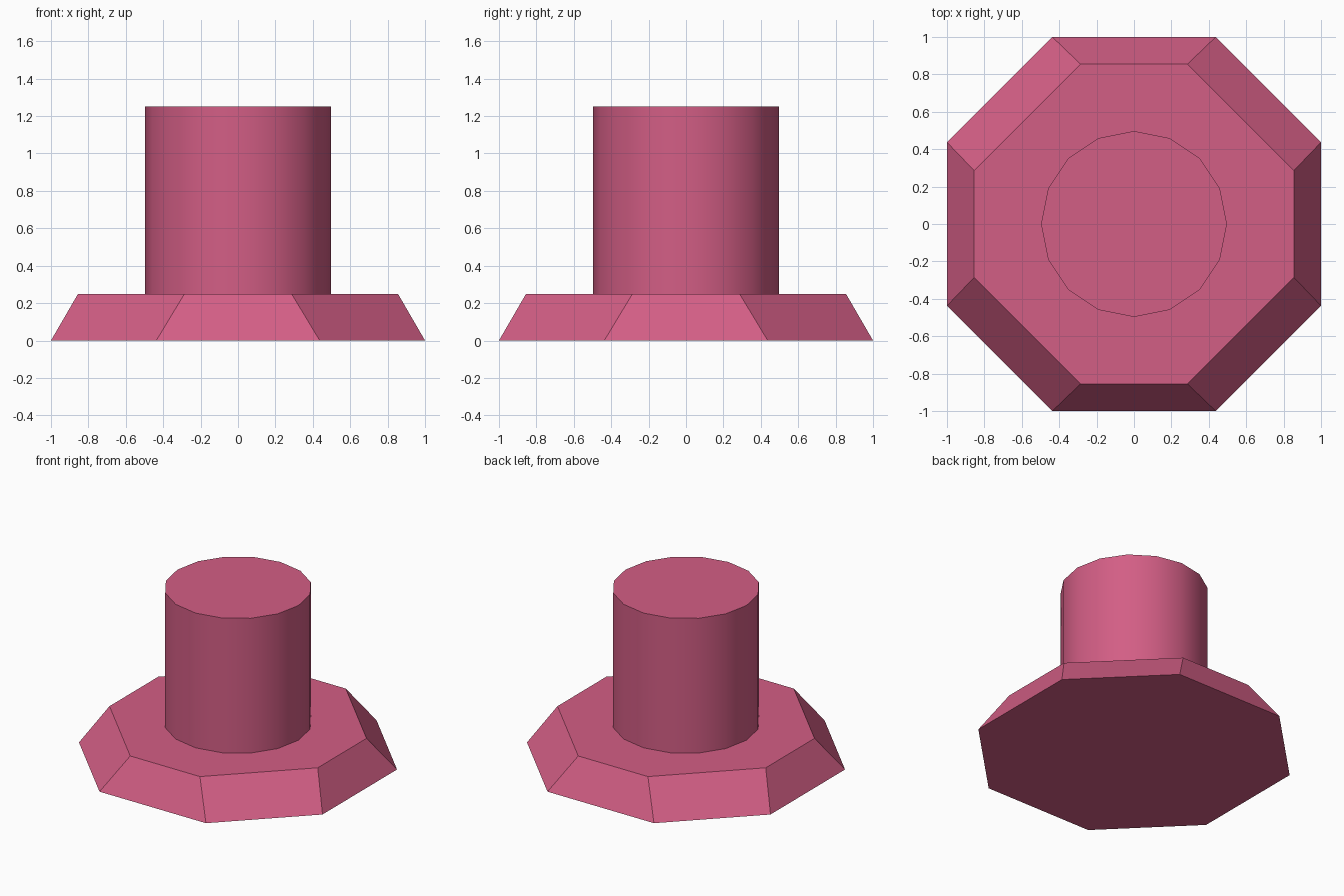
import bpy
import bmesh

cube = bpy.data.objects.get("Cube")
if cube:
    bpy.data.objects.remove(cube, do_unlink=True)

# Single rose colour
rose = bpy.data.materials.new("rose pink")
rose.use_nodes = True
colour = (0.65, 0.112, 0.235, 1.0)
rose.diffuse_color = colour
rose.node_tree.nodes["Principled BSDF"].inputs["Base Color"].default_value = colour

BASE_HEIGHT = 0.25
TOP_HEIGHT = 1.25


def octagon(bm, half_width, half_side, z):
    """Ring of eight vertices, counter-clockwise."""
    a, b = half_width, half_side
    quarter = [(a, -b), (a, b)]
    ring = []
    for _ in range(4):
        ring += [bm.verts.new((x, y, z)) for x, y in quarter]
        quarter = [(-y, x) for x, y in quarter]
    return ring


# Flat-faced tapered base
bm = bmesh.new()
lower = octagon(bm, 1.0, 0.437, 0.0)
upper = octagon(bm, 0.855, 0.286, BASE_HEIGHT)
bm.faces.new(lower[::-1])
bm.faces.new(upper)
for i in range(8):
    j = (i + 1) % 8
    bm.faces.new((lower[i], lower[j], upper[j], upper[i]))
mesh = bpy.data.meshes.new("base")
bm.to_mesh(mesh)
bm.free()
base = bpy.data.objects.new("base", mesh)
bpy.context.collection.objects.link(base)
base.data.materials.append(rose)

# Smooth-sided post with sharp rims
bpy.ops.mesh.primitive_cylinder_add(
    vertices=16, radius=0.497, depth=TOP_HEIGHT - BASE_HEIGHT,
    location=(0, 0, (TOP_HEIGHT + BASE_HEIGHT) / 2))
post = bpy.context.object
post.name = "post"
post.data.materials.append(rose)
bpy.ops.object.shade_smooth_by_angle()
